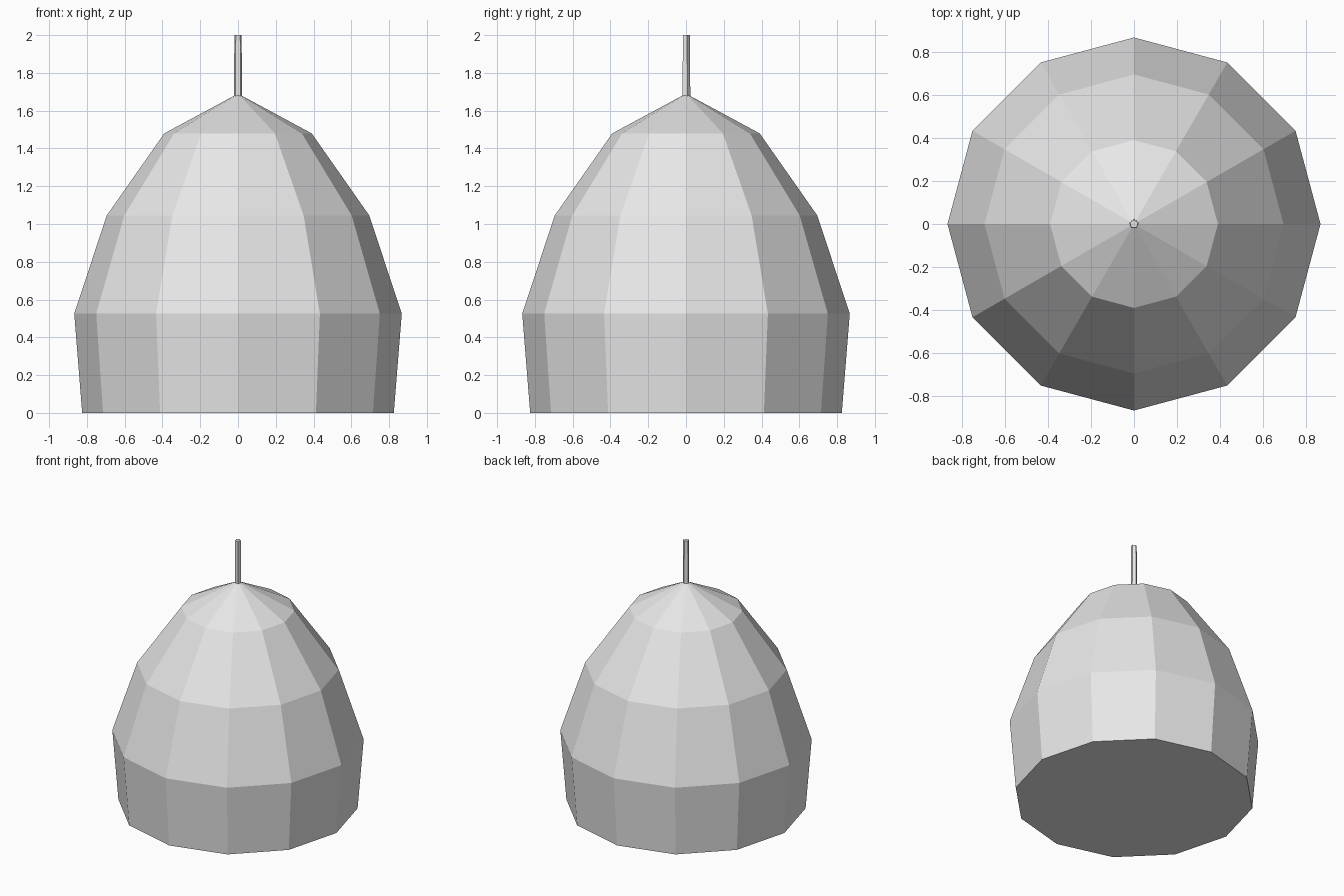
import bpy
import math

cube = bpy.data.objects.get("Cube")
if cube:
    bpy.data.objects.remove(cube, do_unlink=True)

# Single flat colour
grey = bpy.data.materials.new("light_grey")
grey.use_nodes = True
colour = (0.8, 0.8, 0.8, 1.0)
grey.diffuse_color = colour
grey.node_tree.nodes["Principled BSDF"].inputs["Base Color"].default_value = colour


def lathe(name, profile, sides, start_angle):
    """Closed faceted solid turned about z; a zero radius makes a point."""
    verts, faces, rings = [], [], []
    for radius, z in profile:
        count = sides if radius else 1
        rings.append(range(len(verts), len(verts) + count))
        for i in range(count):
            a = start_angle + math.tau * i / sides
            verts.append((radius * math.cos(a), radius * math.sin(a), z))
    for low, high in zip(rings, rings[1:]):
        for i in range(sides):
            j = (i + 1) % sides
            if len(high) == 1:
                faces.append((low[i], low[j], high[0]))
            else:
                faces.append((low[i], low[j], high[j], high[i]))
    faces.append(tuple(reversed(rings[0])))
    if len(rings[-1]) > 1:
        faces.append(tuple(rings[-1]))
    mesh = bpy.data.meshes.new(name)
    mesh.from_pydata(verts, [], faces)
    mesh.materials.append(grey)
    obj = bpy.data.objects.new(name, mesh)
    bpy.context.collection.objects.link(obj)
    return obj


# Twelve-sided domed body with a flat closed base
lathe("body", [(0.825, 0), (0.867, 0.525), (0.695, 1.045), (0.39, 1.48), (0, 1.69)], 12, 0)

# Thin five-sided stem, slightly wider at its foot
lathe("stem", [(0.023, 1.675), (0.02, 2.0)], 5, math.pi / 2)
